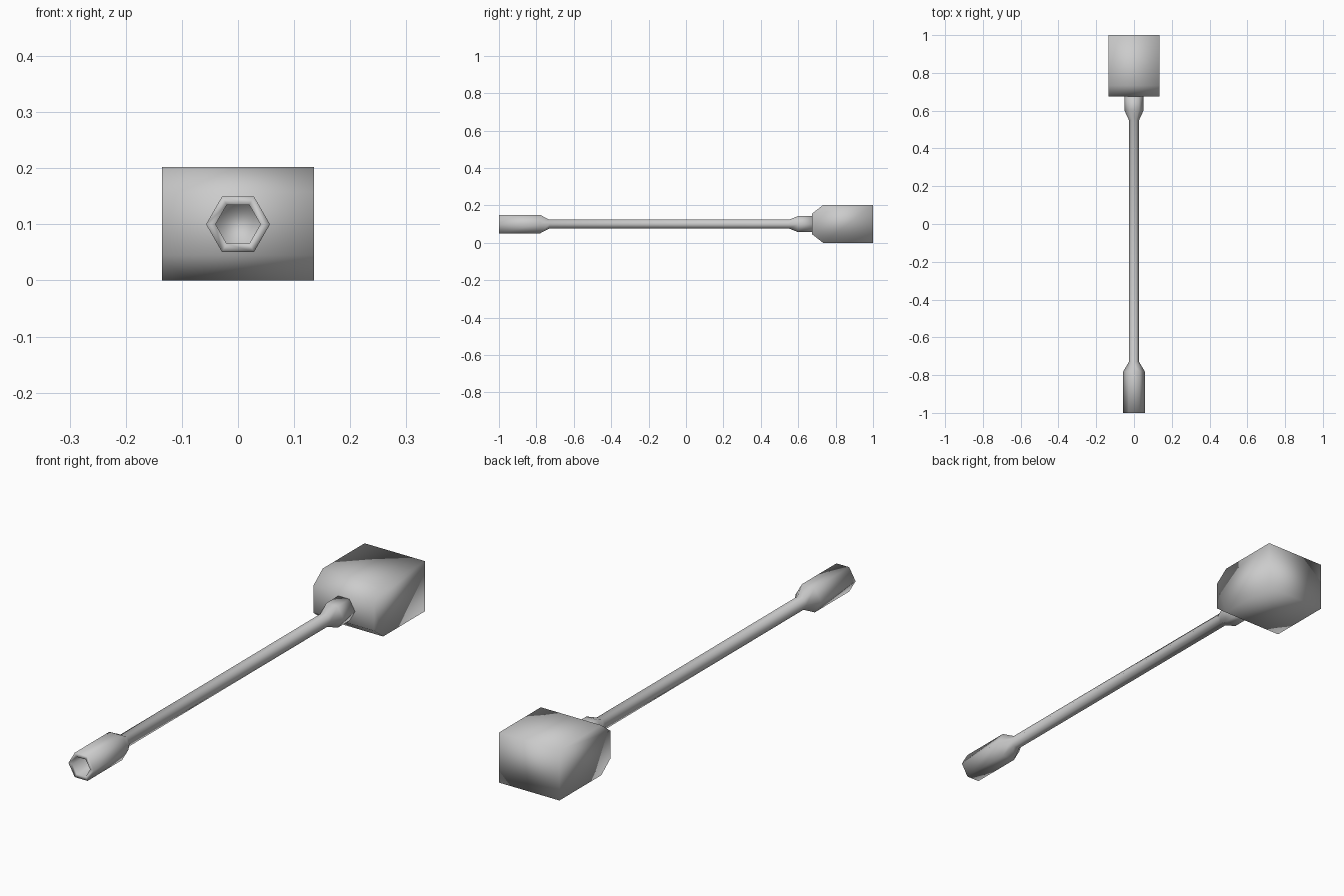
import bpy, bmesh, math

cube = bpy.data.objects.get("Cube")
if cube:
    bpy.data.objects.remove(cube, do_unlink=True)

AXIS_Z = 0.1
steel = bpy.data.materials.new("grey steel")
steel.use_nodes = True
GREY = (0.6, 0.6, 0.6, 1)
steel.diffuse_color = GREY
steel.node_tree.nodes["Principled BSDF"].inputs["Base Color"].default_value = GREY


def finish(bm, name):
    """Turn a bmesh into a fully smooth-shaded steel object."""
    bmesh.ops.recalc_face_normals(bm, faces=bm.faces[:])
    for f in bm.faces:
        f.smooth = True
    mesh = bpy.data.meshes.new(name)
    bm.to_mesh(mesh)
    bm.free()
    mesh.materials.append(steel)
    obj = bpy.data.objects.new(name, mesh)
    bpy.context.collection.objects.link(obj)
    return obj


def loft(name, loops):
    """Skin closed loops of points in order and cap both ends."""
    bm = bmesh.new()
    rings = [[bm.verts.new(p) for p in loop] for loop in loops]
    n = len(rings[0])
    for a, b in zip(rings, rings[1:]):
        for i in range(n):
            j = (i + 1) % n
            bm.faces.new((a[i], a[j], b[j], b[i]))
    bm.faces.new(rings[0])
    bm.faces.new(rings[-1])
    return finish(bm, name)


def hexagon(y, r):
    return [(r * math.cos(k * math.pi / 3), y, AXIS_Z + r * math.sin(k * math.pi / 3))
            for k in range(6)]


# Hexagonal pipe: bore floor, bore, rim, flared nozzle, thin shaft, rear collar
pipe_profile = [(-0.78, 0.04), (-1.0, 0.04), (-1.0, 0.057), (-0.78, 0.057),
                (-0.73, 0.027), (0.55, 0.027), (0.6, 0.05), (0.68, 0.05)]
loft("hollow_pipe", [hexagon(y, r) for y, r in pipe_profile])

# Rear block: side outline with chamfered front edges, spanning the width
outline = [(0.675, 0.045), (0.733, 0), (1, 0), (1, 0.202), (0.733, 0.202), (0.675, 0.157)]
loft("rear_block", [[(x, y, z) for y, z in outline] for x in (-0.135, 0.135)])
